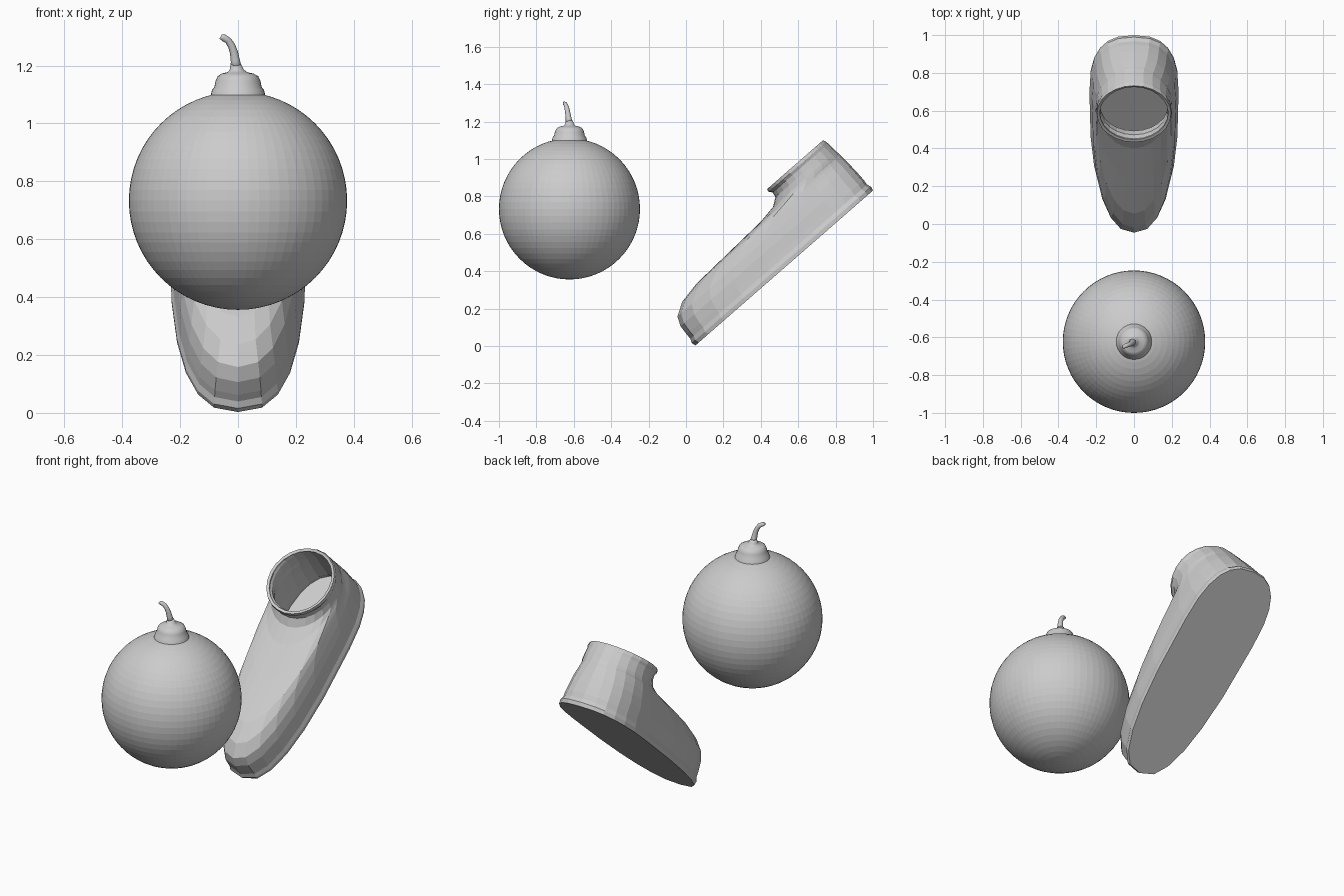
import bpy, bmesh, math
from mathutils import Matrix

if "Cube" in bpy.data.objects:
    bpy.data.objects.remove(bpy.data.objects["Cube"])

grey = bpy.data.materials.new("plain_grey")
grey.diffuse_color = (0.6, 0.6, 0.6, 1)
grey.use_nodes = True
grey.node_tree.nodes["Principled BSDF"].inputs["Base Color"].default_value = grey.diffuse_color


def loft(name, rings, cap_bottom=False, cap_top=False):
    """Skin a stack of closed counter-clockwise rings."""
    bm = bmesh.new()
    rows = [[bm.verts.new(p) for p in ring] for ring in rings]
    n = len(rows[0])
    for a, b in zip(rows, rows[1:]):
        for i in range(n):
            j = (i + 1) % n
            bm.faces.new((a[i], a[j], b[j], b[i]))
    if cap_bottom:
        bm.faces.new(rows[0][::-1])
    if cap_top:
        bm.faces.new(rows[-1])
    mesh = bpy.data.meshes.new(name)
    bm.to_mesh(mesh)
    bm.free()
    obj = bpy.data.objects.new(name, mesh)
    bpy.context.collection.objects.link(obj)
    mesh.materials.append(grey)
    return obj


def smooth(obj):
    for p in obj.data.polygons:
        p.use_smooth = True


# Round ornament ball
CY = -0.623
bpy.ops.mesh.primitive_uv_sphere_add(segments=64, ring_count=32, radius=0.377,
                                     location=(0, CY, 0.733))
ball = bpy.context.object
ball.name = "ball"
ball.data.materials.append(grey)

# Turned cap on top of the ball
cap_profile = [(0.096, 1.09), (0.09, 1.115), (0.082, 1.125), (0.078, 1.145),
               (0.07, 1.163), (0.055, 1.172), (0.034, 1.177), (0.024, 1.186),
               (0.018, 1.205)]
cap = loft("cap", [[(r * math.cos(k * math.tau / 32) - max(0, z - 1.165) * 0.2,
                     CY + r * math.sin(k * math.tau / 32), z) for k in range(32)]
                   for r, z in cap_profile], cap_top=True)
smooth(cap)

# Curved stem: rings tilted along the bend (x, y offset, z, radius, tilt)
stem_path = [(-0.006, 0.0, 1.19, 0.02, 0), (-0.009, -0.004, 1.215, 0.016, 8),
             (-0.014, -0.009, 1.245, 0.014, 14), (-0.022, -0.013, 1.268, 0.013, 26),
             (-0.034, -0.018, 1.286, 0.012, 42), (-0.05, -0.024, 1.296, 0.012, 60),
             (-0.06, -0.027, 1.3, 0.008, 62)]
stem_rings = []
for x, y, z, r, tilt in stem_path:
    t = math.radians(tilt)
    stem_rings.append([(x + r * math.cos(a) * math.cos(t), CY + y + r * math.sin(a),
                        z + r * math.cos(a) * math.sin(t))
                       for a in (k * math.tau / 12 for k in range(12))])
stem = loft("stem", stem_rings, True, True)
smooth(stem)

# Boot, lofted upward from the sole:
# (height, toe, heel, widest point, half width, squareness)
layers = [
    (0.0, 0.0, 1.26, 0.88, 0.235, 2.6), (0.022, -0.006, 1.266, 0.88, 0.236, 2.6),
    (0.045, 0.004, 1.257, 0.88, 0.228, 2.6), (0.075, 0.004, 1.26, 0.89, 0.225, 2.6),
    (0.13, 0.008, 1.26, 0.90, 0.222, 2.5), (0.18, 0.03, 1.258, 0.93, 0.215, 2.4),
    (0.222, 0.10, 1.256, 0.96, 0.208, 2.2), (0.245, 0.22, 1.254, 0.98, 0.204, 2.1),
    (0.258, 0.48, 1.254, 1.0, 0.202, 2.0), (0.269, 0.70, 1.252, 1.02, 0.2, 2.0),
    (0.285, 0.80, 1.25, 1.035, 0.198, 2.0), (0.316, 0.843, 1.248, 1.04, 0.195, 2.0),
    (0.345, 0.85, 1.245, 1.04, 0.194, 2.0), (0.36, 0.835, 1.243, 1.04, 0.2, 2.0),
    (0.378, 0.838, 1.235, 1.04, 0.197, 2.0),
]
SIDES = 24


def outline(w, toe, heel, mid, half, p):
    ring = []
    for k in range(SIDES):
        a = k * math.tau / SIDES
        c, s = math.cos(a), math.sin(a)
        reach = mid - toe if c > 0 else heel - mid
        u = mid - math.copysign(abs(c) ** (2 / p), c) * reach
        ring.append((math.copysign(abs(s) ** (2 / p), s) * half, u, w))
    return ring


boot = loft("boot", [outline(*l) for l in layers], cap_bottom=True)
boot.data.transform(Matrix.Translation((0, 0.05, 0.003))
                    @ Matrix.Rotation(math.radians(41.1), 4, 'X'))

# Hollow wall of the boot
wall = boot.modifiers.new("wall", 'SOLIDIFY')
wall.thickness = 0.016
wall.offset = -1
